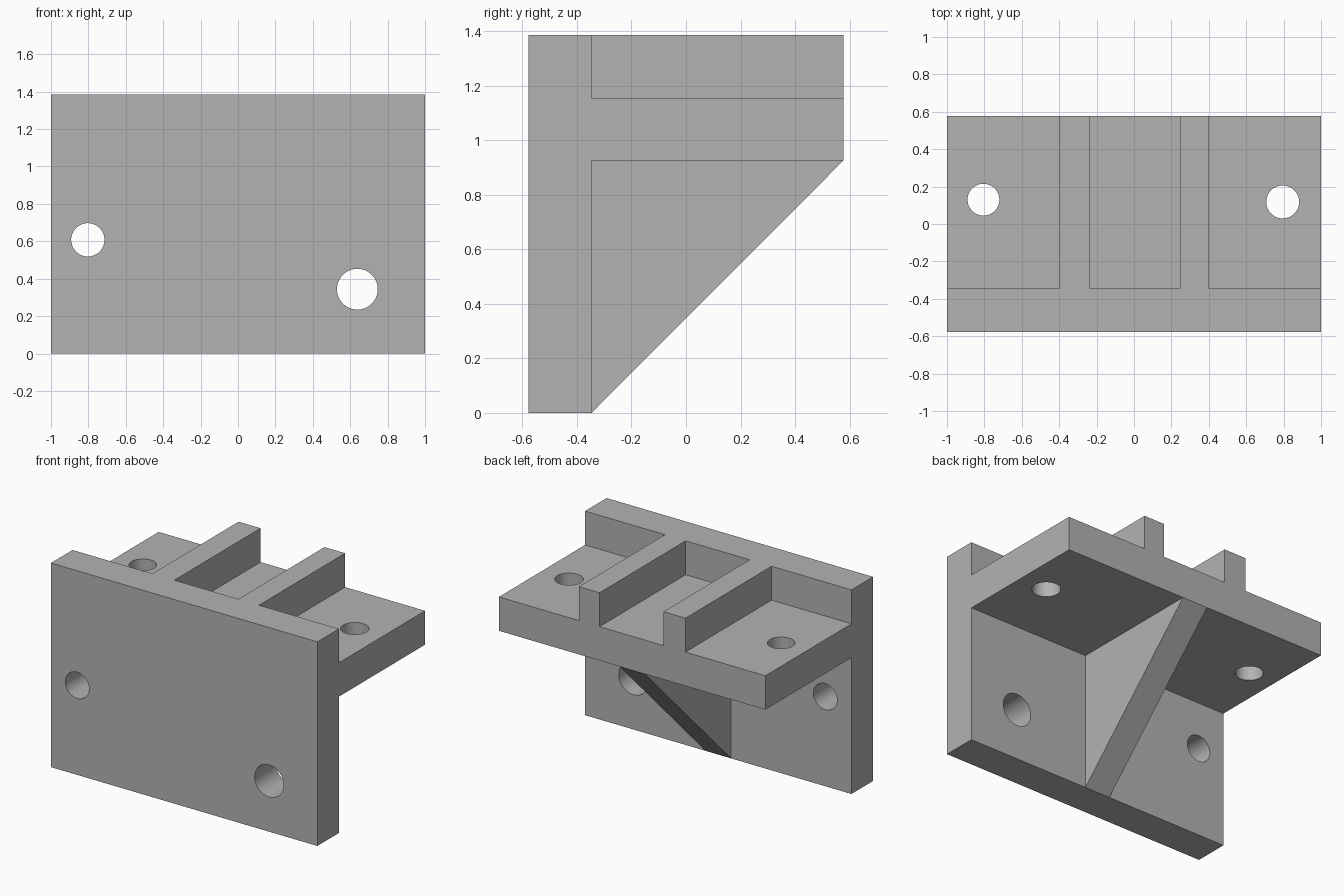
import bpy
import bmesh
from math import radians
from mathutils import Matrix, Vector

cube = bpy.data.objects.get("Cube")
if cube:
    bpy.data.objects.remove(cube, do_unlink=True)

# Overall sizes
BACK, FRONT, INNER = 0.577, -0.577, -0.346
TOP, SHELF_TOP, SHELF_BASE = 1.385, 1.155, 0.925
EMBED = 0.08

grey = bpy.data.materials.new("plain grey")
grey.use_nodes = True
colour = (0.45, 0.45, 0.45, 1)
grey.diffuse_color = colour
grey.node_tree.nodes["Principled BSDF"].inputs["Base Color"].default_value = colour


def finish(name, bm):
    bmesh.ops.recalc_face_normals(bm, faces=bm.faces)
    mesh = bpy.data.meshes.new(name)
    bm.to_mesh(mesh)
    bm.free()
    mesh.materials.append(grey)
    obj = bpy.data.objects.new(name, mesh)
    bpy.context.collection.objects.link(obj)
    return obj


def extrusion(name, profile, x0, x1):
    """Extrude a (y, z) outline from x0 to x1."""
    bm = bmesh.new()
    face = bm.faces.new([bm.verts.new((x0, y, z)) for y, z in profile])
    out = bmesh.ops.extrude_face_region(bm, geom=[face])
    verts = [v for v in out["geom"] if isinstance(v, bmesh.types.BMVert)]
    bmesh.ops.translate(bm, vec=(x1 - x0, 0, 0), verts=verts)
    return finish(name, bm)


def drill(name, centre, radius, axis):
    """Cylinder used to cut a round hole along the given axis."""
    turn = Vector((0, 0, 1)).rotation_difference(Vector(axis)).to_matrix().to_4x4()
    bm = bmesh.new()
    bmesh.ops.create_cone(bm, cap_ends=True, segments=64, radius1=radius,
                          radius2=radius, depth=0.4,
                          matrix=Matrix.Translation(centre) @ turn)
    return finish(name, bm)


def combine(target, other, operation):
    mod = target.modifiers.new(other.name, 'BOOLEAN')
    mod.operation, mod.solver, mod.object = operation, 'EXACT', other
    bpy.context.view_layer.objects.active = target
    bpy.ops.object.modifier_apply(modifier=mod.name)
    bpy.data.objects.remove(other, do_unlink=True)


# Upright plate and shelf in one outline
bracket = extrusion("bracket", [
    (FRONT, 0), (INNER, 0), (INNER, SHELF_BASE), (BACK, SHELF_BASE),
    (BACK, SHELF_TOP), (INNER, SHELF_TOP), (INNER, TOP), (FRONT, TOP)], -1, 1)

# Two ribs on top of the shelf
y, z = INNER - EMBED, SHELF_TOP - EMBED
for name, x0, x1 in (("right_rib", -0.4, -0.235), ("left_rib", 0.245, 0.4)):
    rib = extrusion(name, [(y, z), (BACK, z), (BACK, TOP), (y, TOP)], x0, x1)
    combine(bracket, rib, 'UNION')

# Triangular gusset under the shelf
z = SHELF_BASE + EMBED
gusset = extrusion("gusset", [(y, 0), (INNER, 0), (BACK, SHELF_BASE),
                              (BACK, z), (y, z)], -0.095, 0.095)
combine(bracket, gusset, 'UNION')

# Screw holes through the plate and the shelf
plate_y, shelf_z = (FRONT + INNER) / 2, (SHELF_BASE + SHELF_TOP) / 2
for name, centre, radius, axis in (
        ("right_plate_hole", (-0.803, plate_y, 0.608), 0.089, (0, 1, 0)),
        ("left_plate_hole", (0.638, plate_y, 0.344), 0.109, (0, 1, 0)),
        ("right_shelf_hole", (-0.805, 0.13, shelf_z), 0.085, (0, 0, 1)),
        ("left_shelf_hole", (0.795, 0.118, shelf_z), 0.088, (0, 0, 1))):
    combine(bracket, drill(name, centre, radius, axis), 'DIFFERENCE')

# Smooth hole walls, crisp edges elsewhere
bpy.ops.object.select_all(action='DESELECT')
bracket.select_set(True)
bpy.context.view_layer.objects.active = bracket
bpy.ops.object.shade_smooth_by_angle(angle=radians(30))
